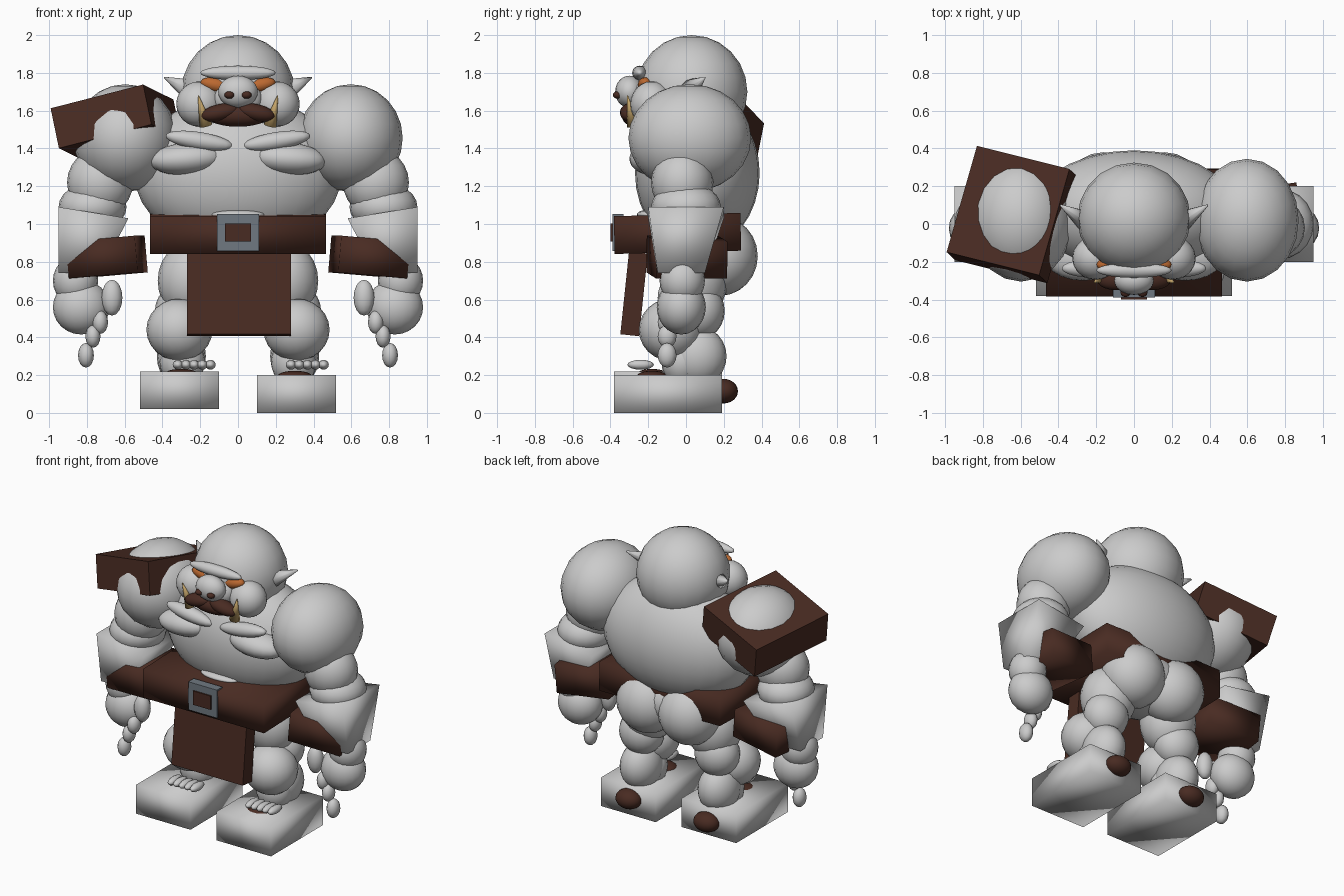
import bpy, bmesh, math
from mathutils import Vector, Euler

if "Cube" in bpy.data.objects:
    bpy.data.objects.remove(bpy.data.objects["Cube"])


def material(name, rgb):
    m = bpy.data.materials.new(name)
    m.diffuse_color = (*rgb, 1)
    m.use_nodes = True
    m.node_tree.nodes["Principled BSDF"].inputs["Base Color"].default_value = m.diffuse_color
    return m


SKIN = material("pale grey skin", (0.6, 0.6, 0.6))
BROWN = material("dark brown leather", (0.066, 0.024, 0.016))
STEEL = material("blue grey steel", (0.16, 0.19, 0.22))
ORANGE = material("orange eyes", (0.5, 0.14, 0.03))
TAN = material("tan tusk", (0.55, 0.37, 0.14))


def finish(name, bm, mat, loc, rot, smooth):
    mesh = bpy.data.meshes.new(name)
    bmesh.ops.recalc_face_normals(bm, faces=bm.faces[:])
    for f in bm.faces:
        f.smooth = smooth
    bm.to_mesh(mesh)
    bm.free()
    mesh.materials.append(mat)
    ob = bpy.data.objects.new(name, mesh)
    ob.location = loc
    ob.rotation_euler = Euler([math.radians(a) for a in rot])
    bpy.context.collection.objects.link(ob)
    return ob


def ball(name, loc, rad, mat=SKIN, rot=(0, 0, 0), seg=20, rings=12):
    bm = bmesh.new()
    bmesh.ops.create_uvsphere(bm, u_segments=seg, v_segments=rings, radius=1)
    bmesh.ops.scale(bm, vec=rad, verts=bm.verts[:])
    return finish(name, bm, mat, loc, rot, True)


def box(name, loc, size, mat, rot=(0, 0, 0), smooth=False):
    bm = bmesh.new()
    bmesh.ops.create_cube(bm, size=1)
    bmesh.ops.scale(bm, vec=size, verts=bm.verts[:])
    return finish(name, bm, mat, loc, rot, smooth)


def spike(name, base, tip, r, mat, seg=10):
    """Cone running from base to tip."""
    base, tip = Vector(base), Vector(tip)
    axis = tip - base
    bm = bmesh.new()
    bmesh.ops.create_cone(bm, cap_ends=True, segments=seg, radius1=r,
                          radius2=r * 0.08, depth=axis.length)
    q = axis.to_track_quat('Z', 'Y')
    bmesh.ops.rotate(bm, matrix=q.to_matrix(), verts=bm.verts[:])
    return finish(name, bm, mat, (base + tip) / 2, (0, 0, 0), True)


# Trunk and head
ball("torso", (0, 0.06, 1.27), (0.55, 0.33, 0.41), seg=28, rings=16)
ball("hips", (0, 0.06, 0.87), (0.34, 0.26, 0.19))
ball("belly_fold", (0, -0.2, 1.05), (0.14, 0.06, 0.025))
ball("head", (0, 0.03, 1.7), (0.3, 0.295, 0.3))

# Face
ball("muzzle", (0, -0.23, 1.66), (0.13, 0.08, 0.1))
ball("snout", (0, -0.3, 1.7), (0.105, 0.075, 0.085))
ball("brow", (0, -0.245, 1.8), (0.2, 0.04, 0.038))
ball("mouth", (0, -0.27, 1.575), (0.17, 0.07, 0.06), BROWN)

# Belt, buckle and loincloth
box("belt", (0, -0.045, 0.95), (0.93, 0.67, 0.2), BROWN, (1.5, 0, 0), True)
for z in (0.882, 1.027):
    box("buckle_bar", (0, -0.36, z), (0.22, 0.06, 0.05), STEEL)
for x in (-0.09, 0.09):
    box("buckle_side", (x, -0.36, 0.955), (0.044, 0.06, 0.1), STEEL)
box("buckle_centre", (0, -0.385, 0.955), (0.136, 0.03, 0.096), BROWN)
box("loincloth", (0.005, -0.275, 0.63), (0.55, 0.1, 0.44), BROWN, (-6, 0, 0))

# Paired parts; s is the side
for s in (-1, 1):
    # Face pairs
    ball("cheek", (s * 0.205, -0.18, 1.635), (0.122, 0.115, 0.12))
    ball("eye", (s * 0.115, -0.215, 1.735), (0.085, 0.04, 0.038), ORANGE,
         (0, -s * 12, 0))
    ball("nostril", (s * 0.045, -0.362, 1.683), (0.027, 0.025, 0.02), BROWN,
         seg=12, rings=8)
    ball("moustache", (s * 0.095, -0.295, 1.59), (0.105, 0.055, 0.045), BROWN,
         (0, s * 12, 0))
    spike("lower_tusk", (s * 0.17, -0.28, 1.52), (s * 0.21, -0.31, 1.68), 0.035, TAN)
    spike("ear", (s * 0.265, 0.02, 1.715), (s * 0.39, 0.1, 1.775), 0.055, SKIN)

    # Chest
    ball("collar", (s * 0.205, -0.235, 1.44), (0.18, 0.05, 0.047), rot=(0, -s * 9, 0))
    ball("pectoral", (s * 0.27, -0.18, 1.345), (0.2, 0.12, 0.085), rot=(0, s * 4, 0))

    # Arm
    ball("shoulder", (s * 0.597, 0.02, 1.455), (0.275, 0.325, 0.285))
    ball("upper_arm", (s * 0.73, -0.02, 1.22), (0.175, 0.165, 0.18))
    ball("elbow", (s * 0.77, 0.0, 1.09), (0.18, 0.185, 0.13))
    bm = bmesh.new()
    bmesh.ops.create_cube(bm, size=1)
    for v in bm.verts:  # wide sloping top, narrow bottom set outward
        if v.co.z > 0:
            v.co = (s * (0.765 + v.co.x * 0.37), v.co.y * 0.4, 1.06 + v.co.x * 0.06)
        else:
            v.co = (s * (0.84 + v.co.x * 0.22), -0.025 + v.co.y * 0.25, 0.74)
    finish("forearm", bm, SKIN, (0, 0, 0), (0, 0, 0), True)
    box("bracer", (s * 0.695, 0.005, 0.825), (0.37, 0.38, 0.195), BROWN,
        (0, s * 5, s * 8), True)
    ball("wrist", (s * 0.86, -0.02, 0.7), (0.12, 0.12, 0.13))
    ball("hand", (s * 0.83, -0.025, 0.56), (0.15, 0.13, 0.145))
    for x, z, rx, rz in ((0.667, 0.61, 0.055, 0.095), (0.73, 0.48, 0.042, 0.062),
                         (0.768, 0.405, 0.04, 0.06), (0.805, 0.305, 0.042, 0.065)):
        ball("finger_joint", (s * x, -0.1, z), (rx, 0.05, rz), seg=12, rings=8)

    # Leg
    ball("buttock", (s * 0.16, 0.18, 0.83), (0.21, 0.2, 0.21))
    ball("thigh", (s * 0.245, 0.04, 0.7), (0.18, 0.18, 0.21))
    ball("lower_thigh", (s * 0.29, 0.07, 0.54), (0.15, 0.135, 0.15))
    ball("knee", (s * 0.31, -0.08, 0.44), (0.175, 0.17, 0.165))
    ball("ankle", (s * 0.3, 0.06, 0.3), (0.13, 0.155, 0.16))
    ball("shin", (s * 0.295, -0.02, 0.27), (0.12, 0.11, 0.13))

    # Foot, the left one slightly raised
    lift = 0.0 if s > 0 else 0.02
    box("foot", (s * 0.31, -0.095, 0.1 + lift), (0.42, 0.57, 0.2), SKIN, smooth=True)
    ball("heel_pad", (s * 0.3, 0.2, 0.115), (0.09, 0.075, 0.065), BROWN)
    ball("instep_pad", (s * 0.3, -0.18, 0.195 + lift * 0.5), (0.09, 0.08, 0.028), BROWN)
    for i in range(5):
        ball("toe", ((0.367 if s > 0 else -0.232) + (i - 2) * 0.043, -0.24, 0.255),
             (0.029, 0.07, 0.026), seg=10, rings=8)

# Slab shoulder guard on one side
box("shoulder_guard", (-0.645, 0.05, 1.53), (0.52, 0.59, 0.22), BROWN,
    (-8, -14, -14))
